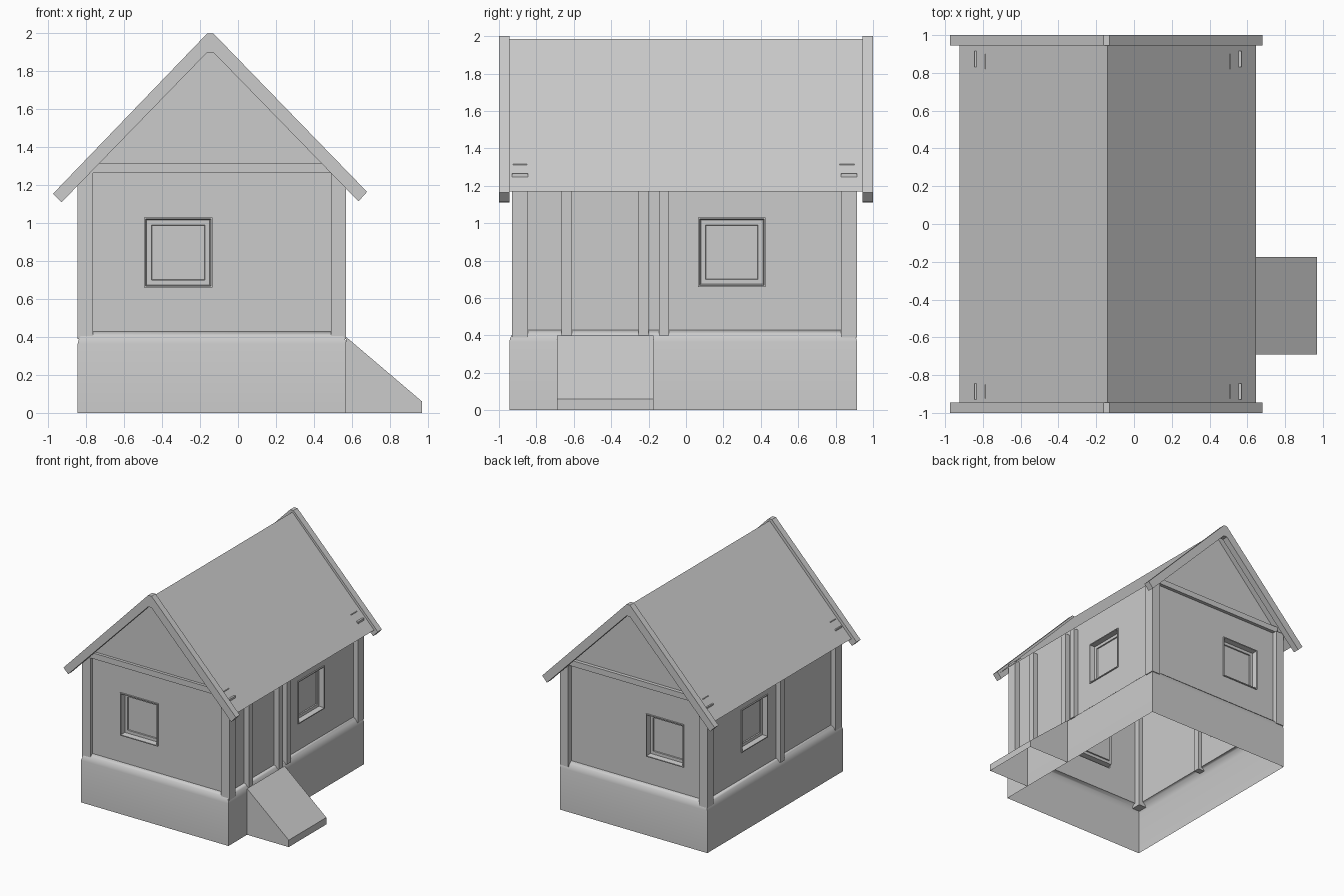
import bpy
import bmesh
from mathutils import Vector

if "Cube" in bpy.data.objects:
    bpy.data.objects.remove(bpy.data.objects["Cube"])

CX = -0.14                      # ridge line
X0, X1 = -0.845, 0.57           # outer body size
Y0, Y1 = -0.945, 0.915
WX0, WX1, WY0, WY1 = -0.80, 0.525, -0.90, 0.87   # recessed wall planes
WALL_BOTTOM, WALL_TOP, RIDGE = 0.428, 1.285, 1.985


def make(name, verts, faces, fix=False):
    me = bpy.data.meshes.new(name)
    me.from_pydata([tuple(v) for v in verts], [], faces)
    if fix:
        bm = bmesh.new()
        bm.from_mesh(me)
        bmesh.ops.recalc_face_normals(bm, faces=bm.faces)
        bm.to_mesh(me)
        bm.free()
    ob = bpy.data.objects.new(name, me)
    bpy.context.collection.objects.link(ob)
    return ob


def loft(name, rings, cap=False):
    n = len(rings[0])
    verts = [p for r in rings for p in r]
    faces = [(k * n + i, k * n + (i + 1) % n, (k + 1) * n + (i + 1) % n, (k + 1) * n + i)
             for k in range(len(rings) - 1) for i in range(n)]
    if cap:
        faces.append(tuple(range((len(rings) - 1) * n, len(rings) * n)))
    return make(name, verts, faces)


def prism(name, profile, y0, y1):
    """Closed x-z profile extruded along y."""
    n = len(profile)
    verts = [(x, y, z) for y in (y0, y1) for x, z in profile]
    faces = [tuple(range(n)), tuple(range(2 * n - 1, n - 1, -1))]
    faces += [(i, (i + 1) % n, n + (i + 1) % n, n + i) for i in range(n)]
    return make(name, verts, faces, True)


def box(name, x0, x1, y0, y1, z0, z1):
    return prism(name, [(x0, z0), (x1, z0), (x1, z1), (x0, z1)], y0, y1)


def wall(name, origin, right, inward, length, win):
    """Wall sheet with a stepped window recess; win is the window's left edge."""
    o, r, d = Vector(origin), Vector(right), Vector(inward)

    def rect(u0, u1, z0, z1, depth):
        return [o + r * u + d * depth + Vector((0, 0, z))
                for u, z in ((u0, z0), (u1, z0), (u1, z1), (u0, z1))]

    rings = [rect(0, length, WALL_BOTTOM, WALL_TOP, 0)]
    for inset, depth in ((0, 0), (0, -0.01), (0.008, -0.01), (0.014, 0.035), (0.04, 0.035), (0.042, 0.045)):
        rings.append(rect(win + inset, win + 0.36 - inset, 0.66 + inset, 1.03 - inset, depth))
    return loft(name, rings, True)


# Stone foundation with rounded top edge, open below
base = loft("foundation", [
    [(X0 + i, Y0 + i, z), (X1 - i, Y0 + i, z), (X1 - i, Y1 - i, z), (X0 + i, Y1 - i, z)]
    for i, z in ((0, 0), (0, 0.365), (0.006, 0.388), (0.018, 0.41), (0.032, 0.423), (0.045, 0.428))])
bpy.context.view_layer.objects.active = base
base.select_set(True)
bpy.ops.object.shade_smooth_by_angle()

# Four walls with windows
LX, LY = WX1 - WX0, WY1 - WY0
wall("front_wall", (WX0, WY0, 0), (1, 0, 0), (0, 1, 0), LX, -0.495 - WX0)
wall("back_wall", (WX1, WY1, 0), (-1, 0, 0), (0, -1, 0), LX, WX1 + 0.23)
wall("right_wall", (WX1, WY0, 0), (0, 1, 0), (-1, 0, 0), LY, 0.065 - WY0)
wall("left_wall", (WX0, WY1, 0), (0, -1, 0), (1, 0, 0), LY, WY1 - 0.39)

# Gable triangles
for side, y in (("front", WY0), ("back", WY1)):
    tri = (0, 1, 2) if y < 0 else (2, 1, 0)
    make(side + "_gable", [(WX0, y, WALL_TOP), (WX1, y, WALL_TOP), (CX, y, RIDGE - 0.005)], [tri])

# Corner posts
for sx, x in (("left", X0), ("right", X1 - 0.08)):
    for sy, y in (("front", -0.93), ("back", 0.83)):
        box(f"{sy}_{sx}_corner_post", x, x + 0.08, y, y + 0.085, 0.39, 1.265)

# Door jambs and middle wall posts
for i, y in enumerate((-0.665, -0.255, -0.145)):
    box(f"right_wall_post_{i}", 0.495, 0.57, y, y + 0.055, 0.40, 1.24)
box("left_wall_post", X0, -0.77, -0.145, -0.09, 0.40, 1.24)

# Cross beams under the gables
box("front_cross_beam", -0.79, 0.51, -0.925, -0.85, 1.265, 1.315)
box("back_cross_beam", -0.79, 0.51, 0.82, 0.90, 1.265, 1.315)

# Roof sheets
ys = (-0.95, 0.95)
make("roof", [(x, y, z) for x, z in ((-0.925, 1.17), (CX, RIDGE), (0.645, 1.17)) for y in ys],
     [(0, 2, 3, 1), (2, 4, 5, 3)])

# Barge boards along both gable ends
board = [(-0.975, 1.155), (-0.93, 1.11), (-0.162, 1.90), (-0.130, 1.90), (0.635, 1.115),
         (0.68, 1.165), (-0.130, 2.0), (-0.162, 2.0)]
left, right = board[:3] + board[7:], board[3:7]
for side, y in (("front", -1.0), ("back", 0.945)):
    n = 8
    verts = [(x, yy, z) for yy in (y, y + 0.055) for x, z in board]
    faces = [(0, 1, 2, 7), (2, 3, 6, 7), (3, 4, 5, 6)]
    faces += [tuple(i + n for i in reversed(f)) for f in faces]
    faces += [(i, (i + 1) % n, n + (i + 1) % n, n + i) for i in range(n)]
    make(side + "_barge_board", verts, faces, True)

# Entrance ramp, open below and against the house
ramp = [(X1, 0.0), (0.97, 0.0), (0.97, 0.06), (X1, 0.40)]
make("entrance_ramp", [(x, y, z) for y in (-0.69, -0.175) for x, z in ramp],
     [(0, 1, 2, 3), (7, 6, 5, 4), (1, 5, 6, 2), (2, 6, 7, 3)])
